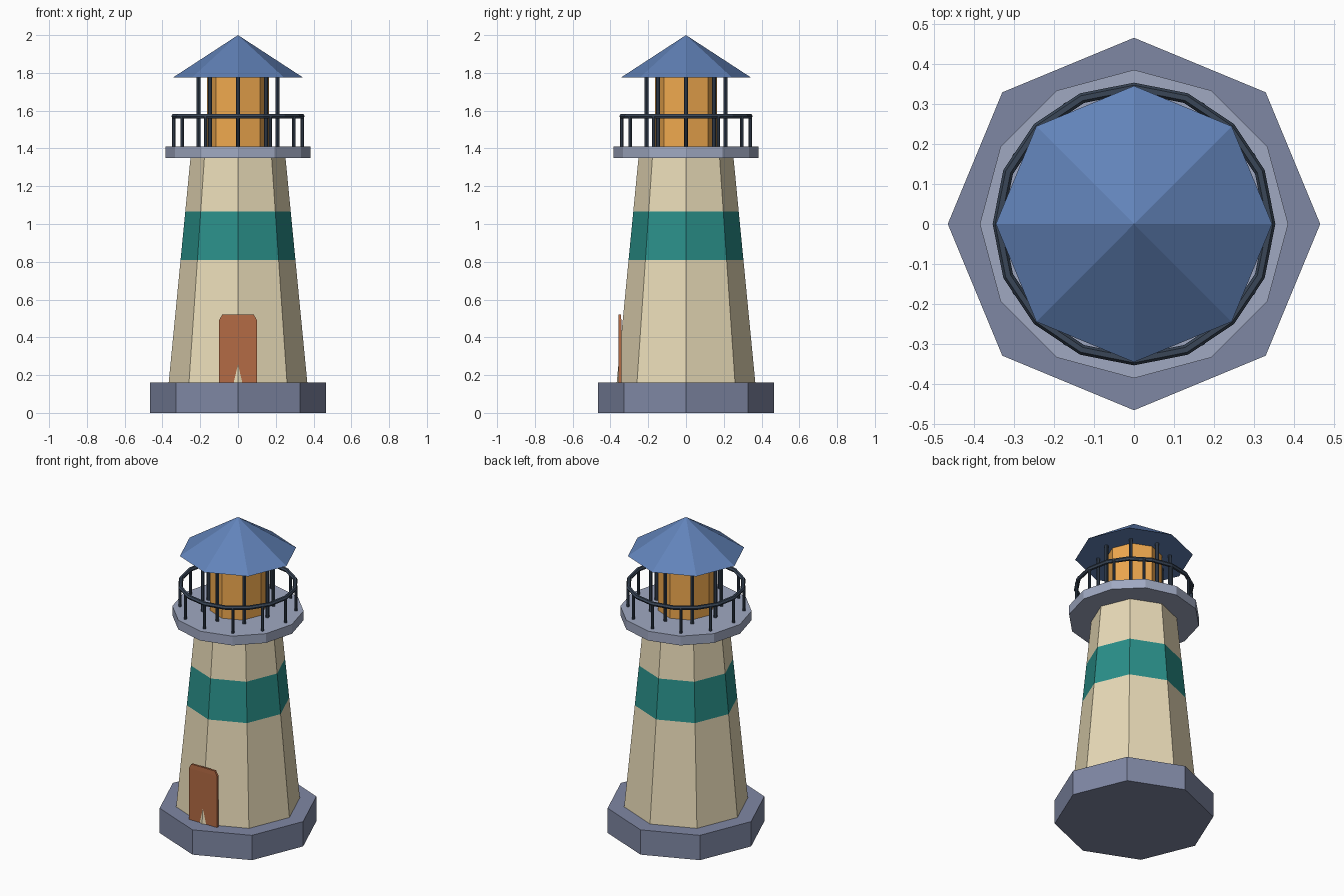
import bpy, bmesh
from math import cos, sin, tau

if "Cube" in bpy.data.objects:
    bpy.data.objects.remove(bpy.data.objects["Cube"])


def material(name, rgb):
    m = bpy.data.materials.new(name)
    lin = [(c / 255) ** 2.2 for c in rgb]
    m.diffuse_color = (*lin, 1)
    m.use_nodes = True
    m.node_tree.nodes["Principled BSDF"].inputs["Base Color"].default_value = m.diffuse_color
    return m


STONE = material("stone", (126, 134, 162))
DECK = material("deck", (158, 167, 192))
CREAM = material("cream", (232, 218, 182))
TEAL = material("teal", (46, 142, 136))
AMBER = material("amber", (240, 168, 80))
BLUE = material("blue", (98, 130, 184))
IRON = material("iron", (60, 72, 88))
WOOD = material("wood", (178, 106, 70))


def finish(name, mat):
    ob = bpy.context.object
    ob.name = name
    ob.data.materials.append(mat)
    return ob


def frustum(name, mat, sides, r1, r2, z1, z2, x=0, y=0, fill='NGON'):
    bpy.ops.mesh.primitive_cone_add(vertices=sides, radius1=r1, radius2=r2, depth=z2 - z1,
                                    end_fill_type=fill, location=(x, y, (z1 + z2) / 2))
    return finish(name, mat)


def ring_of_posts(name, count, ring_r, post_r, z1, z2):
    for i in range(count):
        a = tau * i / count
        frustum(f"{name}_{i + 1}", IRON, 8, post_r, post_r, z1, z2, ring_r * cos(a), ring_r * sin(a))


# Plinth
frustum("plinth", STONE, 8, 0.465, 0.465, 0, 0.16)


# Tapered tower in three bands
def tower_r(z):
    return 0.367 - (z - 0.16) * 0.097


for name, mat, z1, z2 in (("tower_lower", CREAM, 0.16, 0.81),
                          ("tower_stripe", TEAL, 0.81, 1.065),
                          ("tower_upper", CREAM, 1.065, 1.35)):
    frustum(name, mat, 8, tower_r(z1), tower_r(z2), z1, z2, fill='NOTHING')

# Gallery deck, lantern and roof
frustum("gallery_deck", DECK, 12, 0.385, 0.385, 1.35, 1.41)
frustum("lantern", AMBER, 8, 0.165, 0.165, 1.41, 1.775)
frustum("roof", BLUE, 8, 0.345, 0, 1.775, 2.0)

# Lantern columns and gallery railing
ring_of_posts("lantern_column", 8, 0.21, 0.011, 1.41, 1.78)
ring_of_posts("rail_post", 12, 0.34, 0.009, 1.41, 1.57)
bpy.ops.mesh.primitive_torus_add(major_radius=0.34, minor_radius=0.013, major_segments=16,
                                 minor_segments=6, location=(0, 0, 1.57))
finish("hand_rail", IRON)

# Door with chamfered top, pierced by the tower's front corner
bpy.ops.mesh.primitive_cube_add(size=1)
door = finish("door", WOOD)
bm = bmesh.new()
bm.from_mesh(door.data)
top = [e for e in bm.edges if all(v.co.z > 0 for v in e.verts)]
bmesh.ops.bevel(bm, geom=top, offset=0.08, segments=1, affect='EDGES')
bm.to_mesh(door.data)
bm.free()
door.scale = (0.2, 0.015, 0.36)
door.location = (0, -0.35, 0.34)
